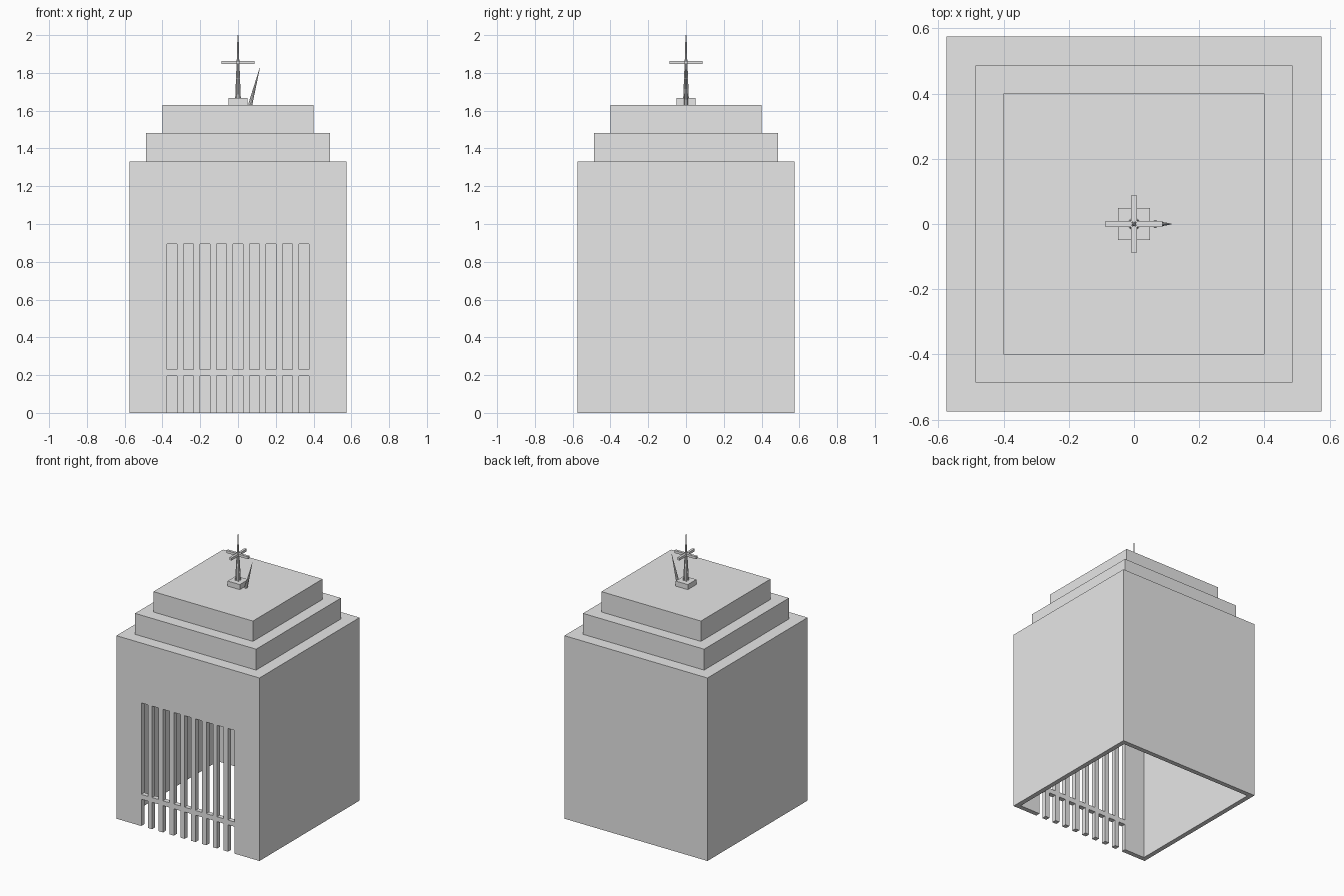
import bpy
from math import pi
from mathutils import Vector

old = bpy.data.objects.get("Cube")
if old:
    bpy.data.objects.remove(old, do_unlink=True)

grey = bpy.data.materials.new("plain grey")
grey.use_nodes = True
COLOUR = (0.8, 0.8, 0.8, 1)
grey.diffuse_color = COLOUR
grey.node_tree.nodes["Principled BSDF"].inputs["Base Color"].default_value = COLOUR


def box(name, x, y, z):
    """Box from three (low, high) ranges."""
    spans = (x, y, z)
    bpy.ops.mesh.primitive_cube_add(size=1, location=[sum(s) / 2 for s in spans])
    ob = bpy.context.object
    ob.name = name
    ob.scale = [s[1] - s[0] for s in spans]
    bpy.ops.object.transform_apply(location=False, rotation=False, scale=True)
    ob.data.materials.append(grey)
    return ob


def rod(name, start, end, r1, r2, sides=8):
    """Tapered rod between two points."""
    a, b = Vector(start), Vector(end)
    bpy.ops.mesh.primitive_cone_add(vertices=sides, radius1=r1, radius2=r2,
                                    depth=(b - a).length, location=(a + b) / 2)
    ob = bpy.context.object
    ob.name = name
    ob.rotation_euler = (b - a).to_track_quat("Z", "Y").to_euler()
    ob.data.materials.append(grey)
    return ob


HALF, WALL = 0.575, 0.034
INNER = HALF - WALL
TOP = 1.33
DOOR, DOOR_TOP = 0.375, 0.895

# Hollow body, open underneath, with a doorway in the front wall
for side, name in ((-1, "right_wall"), (1, "left_wall")):
    box(name, sorted((side * INNER, side * HALF)), (-HALF, HALF), (0, TOP))
body = box("body", (-HALF, HALF), (-HALF, HALF), (0, TOP))
for name in ("right_wall", "left_wall"):
    bpy.data.objects.remove(bpy.data.objects[name], do_unlink=True)
hollow = box("hollow_cutter", (-INNER, INNER), (-INNER, INNER), (-0.1, TOP - WALL))
doorway = box("doorway_cutter", (-DOOR, DOOR), (-HALF - 0.1, -INNER + 0.1),
              (-0.1, DOOR_TOP))
for cutter in (hollow, doorway):
    mod = body.modifiers.new("cut", "BOOLEAN")
    mod.operation = "DIFFERENCE"
    mod.solver = "EXACT"
    mod.object = cutter
    bpy.context.view_layer.objects.active = body
    bpy.ops.object.modifier_apply(modifier=mod.name)
    bpy.data.objects.remove(cutter, do_unlink=True)

# Grille: eight bars and one rail, flush with the wall
BARS, BAR = 8, 0.034
gap = (2 * DOOR - BARS * BAR) / (BARS + 1)
for i in range(BARS):
    left = -DOOR + gap + i * (gap + BAR)
    box(f"grille_bar_{i + 1}", (left, left + BAR), (-HALF, -INNER), (0, DOOR_TOP))
box("grille_rail", (-DOOR, DOOR), (-HALF, -INNER), (0.195, 0.23))

# Stepped roof
for name, h, z in (("lower_roof_step", 0.487, (1.33, 1.482)),
                   ("upper_roof_step", 0.4, (1.482, 1.63))):
    box(name, (-h, h), (-h, h), z)

# Mast on a square plinth, with crossed arms
box("mast_plinth", (-0.049, 0.049), (-0.049, 0.049), (1.63, 1.667))
rod("mast", (0, 0, 1.667), (0, 0, 2.0), 0.012, 0.003)
for sx in (-1, 1):
    for sy in (-1, 1):
        rod("mast_leg", (sx * 0.011, sy * 0.011, 1.667),
            (sx * 0.004, sy * 0.004, 1.87), 0.004, 0.003, 6)
box("cross_arm_x", (-0.087, 0.087), (-0.009, 0.009), (1.846, 1.864))
box("cross_arm_y", (-0.009, 0.009), (-0.087, 0.087), (1.846, 1.864))

# Leaning spike beside the mast
rod("leaning_spike", (0.064, 0, 1.63), (0.115, 0, 1.825), 0.011, 0.001)
